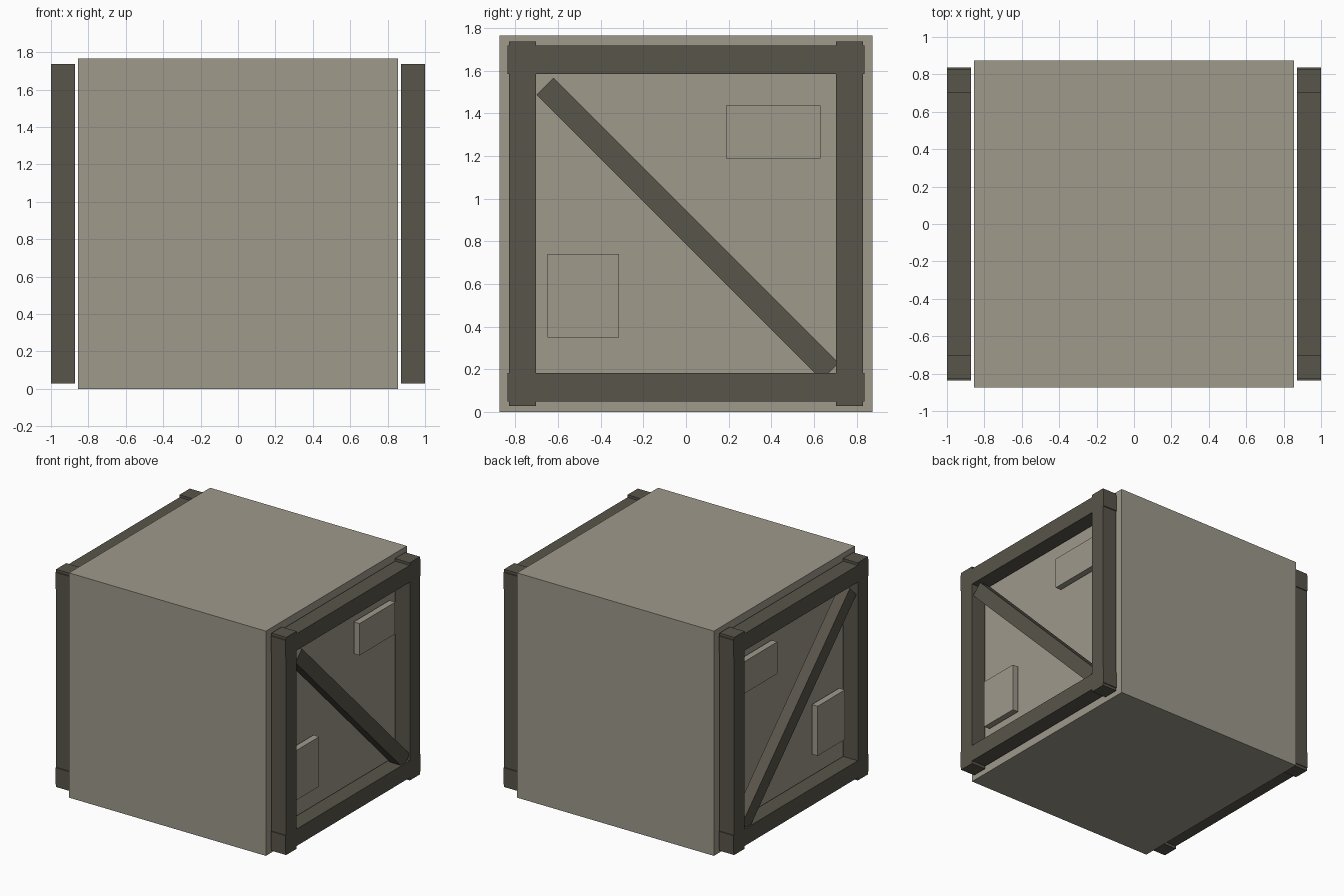
import bpy, math

if "Cube" in bpy.data.objects:
    bpy.data.objects.remove(bpy.data.objects["Cube"])


def material(name, rgb):
    m = bpy.data.materials.new(name)
    m.diffuse_color = (*rgb, 1.0)
    m.use_nodes = True
    m.node_tree.nodes["Principled BSDF"].inputs["Base Color"].default_value = m.diffuse_color
    return m


PANEL = material("warm grey panel", (0.342, 0.319, 0.258))
FRAME = material("dark grey frame", (0.098, 0.089, 0.069))


def box(name, x, y, z, mat, tilt=0.0):
    """Box from (min, max) ranges, optionally tilted about the x axis."""
    centre = [(r[0] + r[1]) / 2 for r in (x, y, z)]
    size = [r[1] - r[0] for r in (x, y, z)]
    bpy.ops.mesh.primitive_cube_add(size=1, location=centre, rotation=(tilt, 0, 0))
    ob = bpy.context.object
    ob.name = name
    ob.scale = size
    ob.data.materials.append(mat)
    return ob


def both_sides(name, x, y, z, mat, tilt=0.0):
    """The same part on the right (+x) and left (-x) side."""
    box("right_" + name, x, y, z, mat, tilt)
    box("left_" + name, (-x[1], -x[0]), y, z, mat, tilt)


# Main body
box("crate_body", (-0.855, 0.855), (-0.875, 0.875), (0, 1.765), PANEL)

# Side frames: uprights and slightly longer rails
X = (0.872, 1.0)
both_sides("front_post", X, (-0.83, -0.703), (0.028, 1.737), FRAME)
both_sides("back_post", X, (0.703, 0.83), (0.028, 1.737), FRAME)
both_sides("bottom_rail", X, (-0.837, 0.837), (0.05, 0.183), FRAME)
both_sides("top_rail", X, (-0.837, 0.837), (1.585, 1.717), FRAME)

# Diagonal brace, falling towards the back
cy, cz, half, w = 0.008, 0.858, 0.945, 0.0565
both_sides("diagonal_brace", (0.9, 0.99), (cy - half, cy + half),
           (cz - w, cz + w), FRAME, -math.pi / 4)

# Small raised plates inside each frame
both_sides("lower_plate", (0.875, 0.925), (-0.65, -0.313), (0.35, 0.74), PANEL)
both_sides("upper_plate", (0.875, 0.925), (0.187, 0.63), (1.187, 1.437), PANEL)
